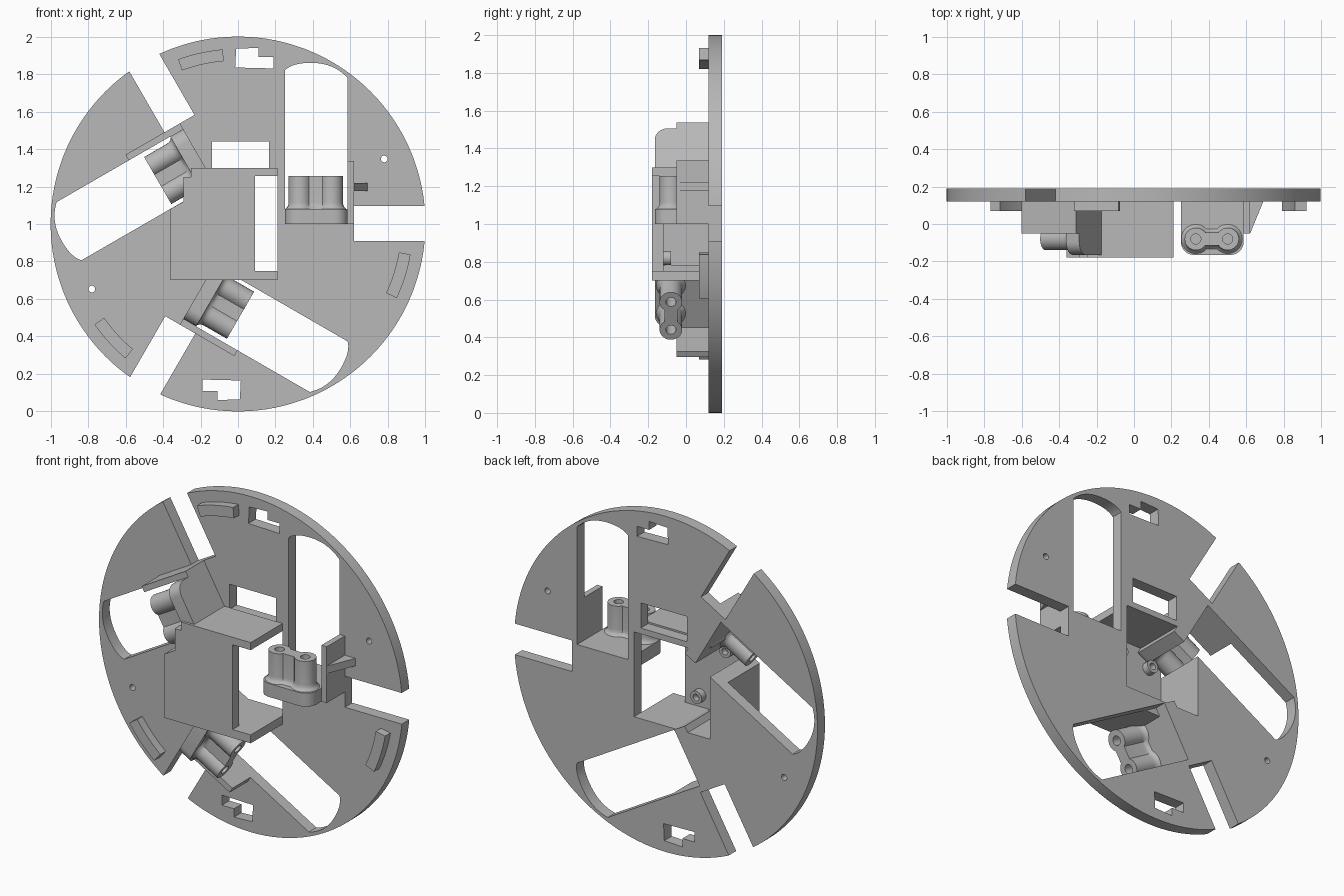
import bpy, bmesh
from math import sin, cos, asin, pi, radians
from mathutils import Matrix, Vector

cube = bpy.data.objects.get("Cube")
if cube:
    bpy.data.objects.remove(cube, do_unlink=True)

grey = bpy.data.materials.new("plain grey")
grey.use_nodes = True
colour = (0.48, 0.48, 0.48, 1)
grey.diffuse_color = colour
grey.node_tree.nodes["Principled BSDF"].inputs["Base Color"].default_value = colour

BACK, FACE, BOX = 0.19, 0.12, -0.18     # disc back, disc front, box front
TURNS = (0, 120, 240)


def loft(name, rings, turn=0):
    """Skin closed rings of (x, y, height above hub), turned about the hub."""
    bm = bmesh.new()
    spin = Matrix.Translation((0, 0, 1)) @ Matrix.Rotation(-radians(turn), 4, 'Y')
    loops = [[bm.verts.new(spin @ Vector(p)) for p in ring] for ring in rings]
    n = len(loops[0])
    for a, b in zip(loops, loops[1:]):
        for i in range(n):
            j = (i + 1) % n
            bm.faces.new((a[i], a[j], b[j], b[i]))
    bm.faces.new(loops[0])
    bm.faces.new(loops[-1])
    bmesh.ops.recalc_face_normals(bm, faces=bm.faces)
    mesh = bpy.data.meshes.new(name)
    bm.to_mesh(mesh)
    bm.free()
    mesh.materials.append(grey)
    ob = bpy.data.objects.new(name, mesh)
    bpy.context.collection.objects.link(ob)
    return ob


def slab(name, pts, y0, y1, turn=0):
    """Outline in the disc plane, extruded through the depth."""
    return loft(name, [[(x, y, v) for x, v in pts] for y in (y0, y1)], turn)


def post(name, pts, v0, v1, turn=0):
    """Outline seen along the slot, extruded along the slot."""
    return loft(name, [[(x, y, v) for x, y in pts] for v in (v0, v1)], turn)


def rect(x0, x1, v0, v1):
    return [(x0, v0), (x1, v0), (x1, v1), (x0, v1)]


def arc(cx, cy, r, a0, a1, n):
    return [(cx + r * cos(a0 + (a1 - a0) * i / n),
             cy + r * sin(a0 + (a1 - a0) * i / n)) for i in range(n + 1)]


def circle(cx, cy, r, n=20):
    return arc(cx, cy, r, 0, 2 * pi, n)[:-1]


def cut(ob, cutters):
    bpy.context.view_layer.objects.active = ob
    for c in cutters:
        c.hide_render = True
        mod = ob.modifiers.new("cut", 'BOOLEAN')
        mod.operation, mod.solver, mod.object = 'DIFFERENCE', 'EXACT', c
        bpy.ops.object.modifier_apply(modifier=mod.name)
        bpy.data.objects.remove(c, do_unlink=True)


def bezier(p0, p1, p2, n=10):
    return [tuple(p0[k] * (1 - t) ** 2 + 2 * p1[k] * t * (1 - t) + p2[k] * t * t
                  for k in (0, 1)) for t in (i / n for i in range(n + 1))]


parts = []

# Disc with wheel slots, rim slits, hub opening and small holes
disc = slab("disc", circle(0, 0, 1, 128), FACE, BACK)
slot = ([(0.25, 0.08), (0.585, 0.08)]
        + bezier((0.585, 0.78), (0.51, 0.86), (0.39, 0.86))
        + bezier((0.39, 0.86), (0.29, 0.86), (0.25, 0.82))[1:])
notch = [(-0.19, -0.83), (0.015, -0.835), (0.01, -0.935),
         (-0.11, -0.94), (-0.11, -0.89), (-0.19, -0.89)]
cutters = []
for t in TURNS:
    cutters.append(slab("slot_cutter", slot, 0, 0.3, t))
    cutters.append(slab("slit_cutter", rect(0.62, 1.2, -0.09, 0.095), 0, 0.3, t))
for t in (0, 180):
    cutters.append(slab("notch_cutter", notch, 0, 0.3, t))
    cutters.append(slab("hole_cutter", circle(0.78, 0.347, 0.018), 0, 0.3, t))
cutters.append(slab("hub_cutter", rect(-0.29, 0.21, -0.25, 0.255), 0, 0.3))
cutters.append(slab("window_cutter", rect(-0.14, 0.165, 0.29, 0.44), 0, 0.3))
cut(disc, cutters)
parts.append(disc)

# Hub box: front panel, floor, roof and side wall, open on its left
panel = [(-0.36, -0.3), (0.09, -0.3), (0.09, 0.3), (-0.25, 0.3), (-0.25, 0.25),
         (-0.29, 0.25), (-0.29, 0.12), (-0.36, 0.08)]
parts += [
    slab("box_panel", panel, BOX, -0.12),
    slab("box_floor", rect(-0.36, 0.21, -0.3, -0.25), BOX, FACE),
    slab("box_roof", rect(-0.25, 0.21, 0.255, 0.3), BOX, FACE),
    slab("box_side", [(-0.36, -0.3), (-0.29, -0.3), (-0.29, 0.12), (-0.36, 0.08)],
         BOX, FACE)]

# Hollow pegs on the inside of the panel
for x, v in ((-0.01, -0.18), (-0.2, 0.145), (0.01, 0.17)):
    peg = slab("panel_peg", circle(x, v, 0.038), -0.13, -0.08)
    cut(peg, [slab("peg_cutter", circle(x, v, 0.02), -0.115, 0)])
    parts.append(peg)


def twin(offset, v):
    """Outline of two joined round columns, grown by an offset."""
    r, web = 0.06 + offset, 0.035 + offset
    a = asin(web / r)
    pts = arc(0.33, -0.08, r, a, 2 * pi - a, 20) + arc(0.5, -0.08, r, a - pi, pi - a, 20)
    return [(x, y, v) for x, y in pts]


# Motor holders, one at the inner end of every slot
base = ([(0.585, BACK), (0.25, BACK)] + arc(0.32, -0.095, 0.07, pi, 1.5 * pi, 8)
        + arc(0.515, -0.095, 0.07, 1.5 * pi, 2 * pi, 8))
for t in TURNS:
    parts.append(post("holder_base", base, 0, 0.08, t))
    rings = [twin(o, v) for o, v in
             ((0.018, 0.07), (0.018, 0.08), (0.007, 0.09), (0.002, 0.1), (0, 0.115), (0, 0.255))]
    columns = loft("holder_columns", rings, t)
    cut(columns, [post("bore_cutter", circle(x, -0.08, 0.027), 0.085, 0.4, t)
                  for x in (0.33, 0.5)])
    parts.append(columns)
    parts.append(slab("holder_wall", rect(0.585, 0.62, 0, 0.335), -0.05, FACE, t))
    # Raised curved rib near the rim
    a0, a1 = radians(-25), radians(-10)
    rib = arc(0, 0, 0.935, a0, a1, 10) + arc(0, 0, 0.872, a1, a0, 10)
    parts.append(slab("rim_rib", rib, 0.07, FACE, t))

# Gusset bracing the first holder wall
parts.append(post("wall_gusset", [(0.62, -0.05), (0.69, FACE), (0.62, FACE)], 0.175, 0.22))

bpy.ops.object.select_all(action='DESELECT')
for ob in parts:
    ob.select_set(True)
bpy.context.view_layer.objects.active = disc
bpy.ops.object.shade_smooth_by_angle(angle=radians(32))
